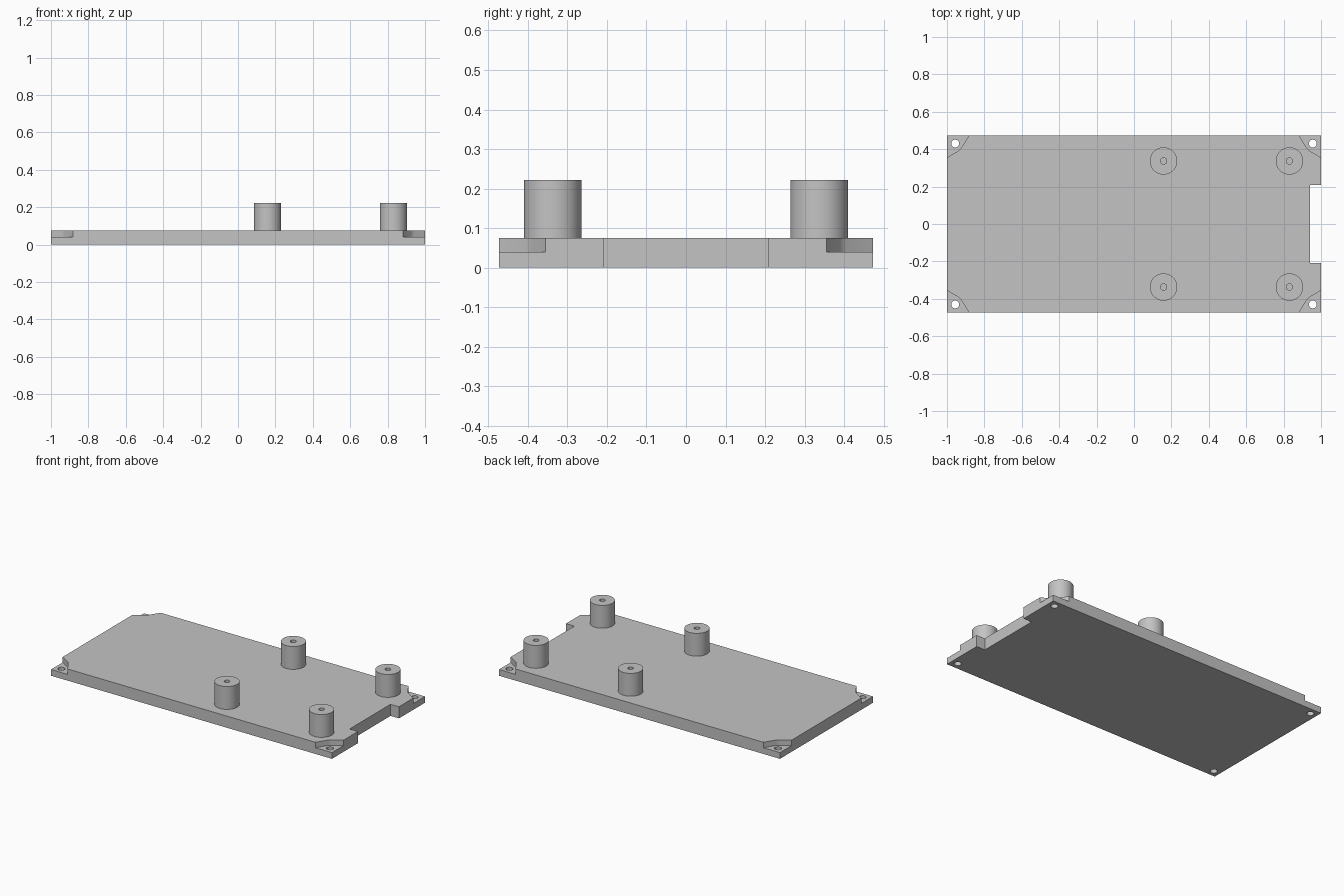
import bpy, bmesh
from math import cos, sin, tau, radians

cube = bpy.data.objects.get("Cube")
if cube:
    bpy.data.objects.remove(cube, do_unlink=True)

HX, HY = 1.0, 0.473           # plate half sizes
TOP, POCKET = 0.075, 0.04     # plate top and corner pocket floor
BOSS_TOP = 0.222

grey = bpy.data.materials.new("plain grey")
grey.use_nodes = True
grey.diffuse_color = (0.55, 0.55, 0.55, 1)
grey.node_tree.nodes["Principled BSDF"].inputs["Base Color"].default_value = grey.diffuse_color


def make_object(name, bm):
    bmesh.ops.recalc_face_normals(bm, faces=bm.faces[:])
    mesh = bpy.data.meshes.new(name)
    bm.to_mesh(mesh)
    bm.free()
    mesh.materials.append(grey)
    obj = bpy.data.objects.new(name, mesh)
    bpy.context.collection.objects.link(obj)
    return obj


def circle(x, y, r, n):
    return [(x + r * cos(tau * i / n), y + r * sin(tau * i / n)) for i in range(n)]


def prism(name, outline, z0, z1):
    bm = bmesh.new()
    base = bm.faces.new([bm.verts.new((x, y, z0)) for x, y in outline])
    up = bmesh.ops.extrude_face_region(bm, geom=[base], use_keep_orig=True)
    verts = [v for v in up["geom"] if isinstance(v, bmesh.types.BMVert)]
    bmesh.ops.translate(bm, verts=verts, vec=(0, 0, z1 - z0))
    return make_object(name, bm)


def activate(obj):
    bpy.ops.object.select_all(action='DESELECT')
    obj.select_set(True)
    bpy.context.view_layer.objects.active = obj


def cut(obj, cutter):
    cutter.hide_render = True
    mod = obj.modifiers.new("cut", 'BOOLEAN')
    mod.operation = 'DIFFERENCE'
    mod.solver = 'EXACT'
    mod.object = cutter
    activate(obj)
    bpy.ops.object.modifier_apply(modifier=mod.name)
    bpy.data.objects.remove(cutter, do_unlink=True)


def smooth(obj):
    activate(obj)
    bpy.ops.object.shade_smooth_by_angle(angle=radians(30))


# Base plate with a notch in one end
notch_x, notch_y = 0.94, 0.208
base_plate = prism("base_plate", [
    (-HX, -HY), (HX, -HY), (HX, -notch_y), (notch_x, -notch_y),
    (notch_x, notch_y), (HX, notch_y), (HX, HY), (-HX, HY)], 0, TOP)

# Corner pockets, each with a screw hole through its floor
pocket = [(1.03, 0.337), (1.0, 0.355), (0.943, 0.389), (0.933, 0.396),
          (0.925, 0.405), (0.882, 0.473), (0.863, 0.503), (1.03, 0.503)]
for sx in (-1, 1):
    for sy in (-1, 1):
        cut(base_plate, prism("pocket_cutter", [(sx * x, sy * y) for x, y in pocket],
                              POCKET, TOP + 0.05))
        cut(base_plate, prism("hole_cutter", circle(sx * 0.956, sy * 0.43, 0.021, 32),
                              -0.05, TOP + 0.05))
smooth(base_plate)


# Round standoffs with a blind screw hole, resting on the plate
def standoff(name, x, y, outer=0.073, inner=0.017, n=64):
    bm = bmesh.new()
    loops = [[bm.verts.new((px, py, z)) for px, py in circle(x, y, r, n)]
             for r, z in ((outer, TOP), (outer, BOSS_TOP), (inner, BOSS_TOP), (inner, TOP))]
    for a, b in zip(loops, loops[1:]):
        for i in range(n):
            j = (i + 1) % n
            bm.faces.new((a[i], a[j], b[j], b[i]))
    smooth(make_object(name, bm))


for x, place in ((0.158, "middle"), (0.831, "end")):
    for y, side in ((-0.337, "front"), (0.337, "back")):
        standoff(f"{side}_{place}_standoff", x, y)
